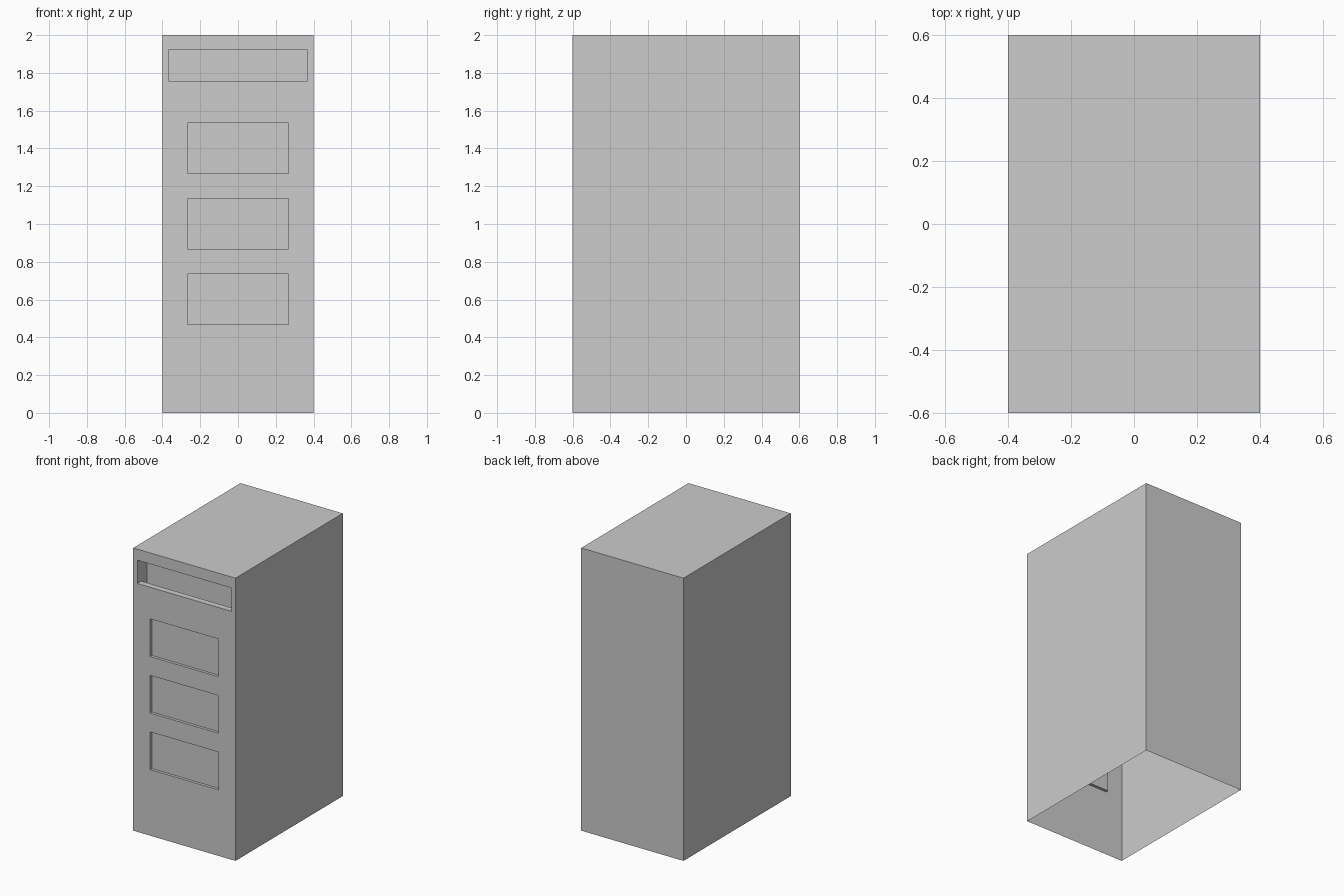
import bpy, bmesh

cube = bpy.data.objects.get("Cube")
if cube:
    bpy.data.objects.remove(cube, do_unlink=True)

W, FRONT, BACK, TOP = 0.4, -0.6, 0.6, 2.0
SLOT = (0.368, 1.757, 1.922)
PANELS = [(0.267, z, z + 0.267) for z in (0.467, 0.867, 1.267)]

grey = bpy.data.materials.new("light grey")
grey.use_nodes = True
grey.diffuse_color = (0.604, 0.604, 0.604, 1)
grey.node_tree.nodes["Principled BSDF"].inputs["Base Color"].default_value = grey.diffuse_color


def face(bm, points):
    bm.faces.new([bm.verts.new(p) for p in points])


def rect(bm, x0, x1, z0, z1, y):
    face(bm, [(x0, y, z0), (x1, y, z0), (x1, y, z1), (x0, y, z1)])


def pocket(bm, half, profile):
    """Sweep an open (y, z) profile across x and close both ends."""
    for (y0, z0), (y1, z1) in zip(profile, profile[1:]):
        face(bm, [(-half, y0, z0), (half, y0, z0), (half, y1, z1), (-half, y1, z1)])
    for x in (-half, half):
        face(bm, [(x, y, z) for y, z in profile])


bm = bmesh.new()

# Thin outer shell, open underneath
for x in (-W, W):
    face(bm, [(x, FRONT, 0), (x, BACK, 0), (x, BACK, TOP), (x, FRONT, TOP)])
rect(bm, -W, W, 0, TOP, BACK)
face(bm, [(-W, FRONT, TOP), (W, FRONT, TOP), (W, BACK, TOP), (-W, BACK, TOP)])

# Front wall in bands around the openings
level = 0
for half, z0, z1 in PANELS + [SLOT]:
    rect(bm, -W, W, level, z0, FRONT)
    rect(bm, -W, -half, z0, z1, FRONT)
    rect(bm, half, W, z0, z1, FRONT)
    level = z1
rect(bm, -W, W, level, TOP, FRONT)

# Shallow recessed panels
for half, z0, z1 in PANELS:
    y = FRONT + 0.02
    pocket(bm, half, [(FRONT, z0), (y, z0), (y, z1), (FRONT, z1)])

# Deeper slot with a sill that drops away behind
half, z0, z1 = SLOT
sill, deep, low = FRONT + 0.045, FRONT + 0.11, z0 - 0.05
pocket(bm, half, [(FRONT, z0), (sill, z0), (sill, low), (deep, low), (deep, z1), (FRONT, z1)])

bmesh.ops.remove_doubles(bm, verts=bm.verts, dist=0.0001)
bmesh.ops.recalc_face_normals(bm, faces=bm.faces)
mesh = bpy.data.meshes.new("cabinet_body")
bm.to_mesh(mesh)
bm.free()
mesh.materials.append(grey)
bpy.context.collection.objects.link(bpy.data.objects.new("cabinet_body", mesh))
